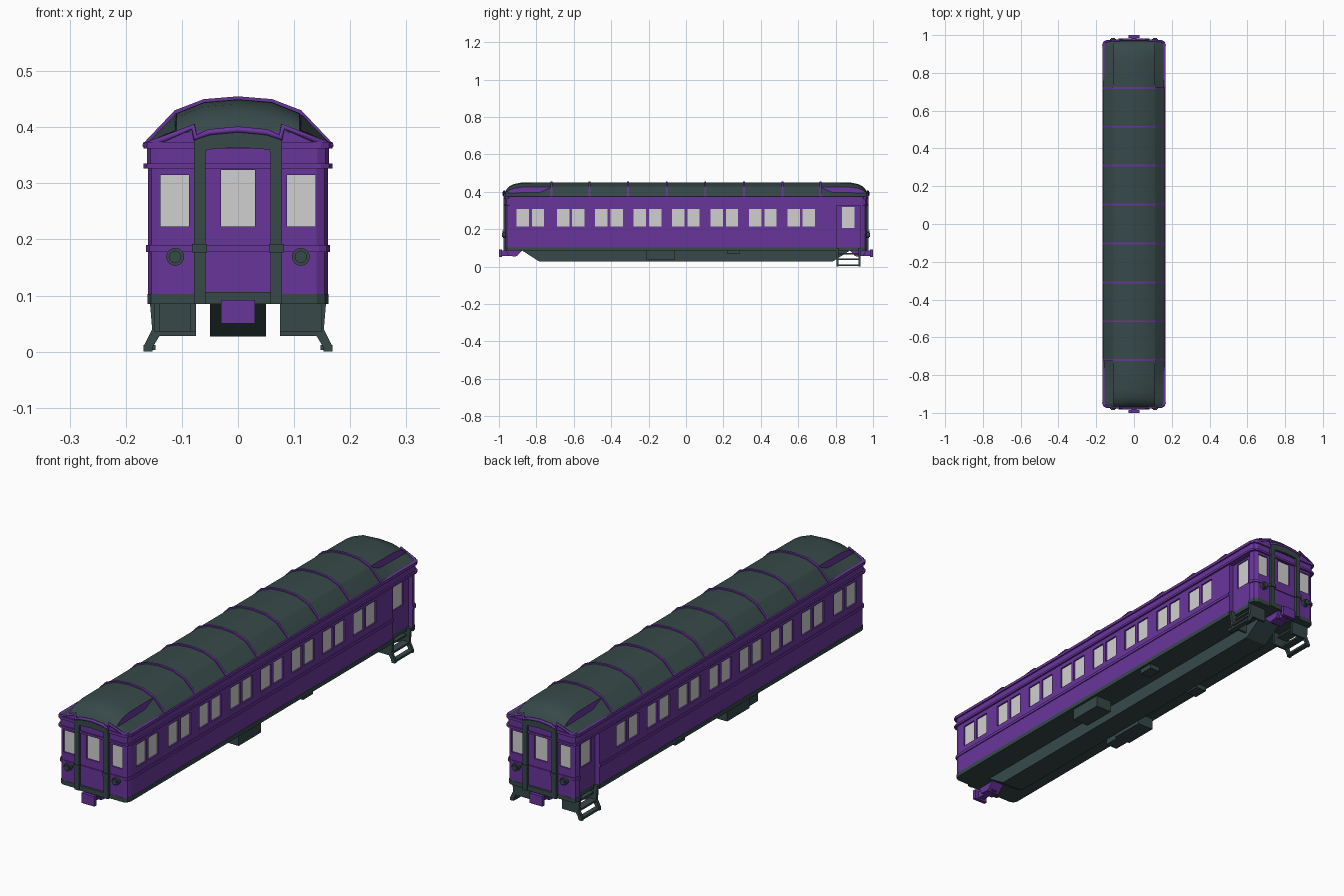
import bpy, bmesh, math
from mathutils import Matrix

if "Cube" in bpy.data.objects:
    bpy.data.objects.remove(bpy.data.objects["Cube"])


def material(name, rgb):
    m = bpy.data.materials.new(name)
    m.diffuse_color = (*rgb, 1)
    m.use_nodes = True
    m.node_tree.nodes["Principled BSDF"].inputs["Base Color"].default_value = m.diffuse_color
    return m


PURPLE = material("purple paint", (0.14, 0.036, 0.33))
DARK = material("dark slate", (0.038, 0.066, 0.066))
GLASS = material("pale window", (0.63, 0.63, 0.63))


def finish(name, bm, *mats):
    bmesh.ops.recalc_face_normals(bm, faces=bm.faces)
    me = bpy.data.meshes.new(name)
    bm.to_mesh(me)
    bm.free()
    for m in mats:
        me.materials.append(m)
    ob = bpy.data.objects.new(name, me)
    bpy.context.collection.objects.link(ob)
    return ob


def prism(name, pts, axis, spans, mat):
    """Extrude a 2D outline along an axis, once for every (start, end) span."""
    place = {'x': lambda u, v, w: (w, u, v), 'y': lambda u, v, w: (u, w, v),
             'z': lambda u, v, w: (u, v, w)}[axis]
    bm = bmesh.new()
    for a, b in spans:
        lo = [bm.verts.new(place(u, v, a)) for u, v in pts]
        hi = [bm.verts.new(place(u, v, b)) for u, v in pts]
        bm.faces.new(lo)
        bm.faces.new(hi)
        for i in range(len(pts)):
            j = (i + 1) % len(pts)
            bm.faces.new((lo[i], lo[j], hi[j], hi[i]))
    return finish(name, bm, mat)


def boxes(name, dims, mat):
    bm = bmesh.new()
    for x0, x1, y0, y1, z0, z1 in dims:
        mtx = Matrix.Translation(((x0 + x1) / 2, (y0 + y1) / 2, (z0 + z1) / 2)) @ \
            Matrix.Diagonal((abs(x1 - x0), abs(y1 - y0), abs(z1 - z0), 1))
        bmesh.ops.create_cube(bm, size=1, matrix=mtx)
    return finish(name, bm, mat)


def plan(o=0.0, notch=True):
    """Floor plan with clipped corners and door recesses at the back."""
    w, l = 0.16 + o, 0.965 + o
    half = [(w - 0.02, -l), (w - 0.006, -l + 0.008), (w, -l + 0.025)]
    if notch:
        half += [(w, 0.805), (0.14, 0.805), (0.14, 0.934), (w, 0.934)]
    half += [(w, l - 0.025), (w - 0.006, l - 0.008), (w - 0.02, l)]
    return half + [(-x, y) for x, y in reversed(half)]


# Body walls, sill and mouldings
body = prism("body_walls", plan(), 'z', [(0.103, 0.335)], PURPLE)
prism("floor_sill", plan(0.001), 'z', [(0.085, 0.103)], DARK)
prism("letter_board", plan(0.002, False), 'z', [(0.335, 0.37)], PURPLE)
prism("drip_moulding", plan(0.008, False), 'z', [(0.326, 0.335)], PURPLE)
prism("eave_moulding", plan(0.008, False), 'z', [(0.362, 0.374)], PURPLE)
prism("belt_rail", plan(0.004), 'z', [(0.178, 0.19)], PURPLE)

# Windows: recesses cut in the walls, with panes set inside
cuts, panes = [], []
for s in (-1, 1):
    for c in [-0.832] + [-0.617 + 0.2055 * i for i in range(7)]:
        for a, b in ((-0.074, -0.007), (0.008, 0.074)):
            cuts.append((s * 0.152, s * 0.18, c + a, c + b, 0.215, 0.308))
            panes.append((s * 0.149, s * 0.1535, c + a, c + b, 0.215, 0.308))
    # back side doors
    cuts.append((s * 0.134, s * 0.15, 0.834, 0.9, 0.205, 0.318))
    panes.append((s * 0.131, s * 0.1355, 0.834, 0.9, 0.205, 0.318))
    # end walls
    for x0, x1, top in ((-0.138, -0.087, 0.315), (-0.03, 0.03, 0.324), (0.087, 0.138, 0.315)):
        cuts.append((x0, x1, s * 0.958, s * 0.98, 0.223, top))
        panes.append((x0, x1, s * 0.955, s * 0.9595, 0.223, top))
cutter = boxes("window_cutter", cuts, PURPLE)
cutter.hide_render = True
cutter.hide_viewport = True
mod = body.modifiers.new("windows", 'BOOLEAN')
mod.operation = 'DIFFERENCE'
mod.solver = 'EXACT'
mod.object = cutter
boxes("window_panes", panes, GLASS)

# Roof lofted along y: (distance, eave x, lower z, shoulder z, mid z, crown z)
half_roof = [(0.72, 0.165, 0.424, 0.425, 0.445, 0.45),
             (0.78, 0.165, 0.397, 0.425, 0.445, 0.45),
             (0.88, 0.165, 0.395, 0.424, 0.444, 0.449),
             (0.92, 0.165, 0.394, 0.418, 0.437, 0.441),
             (0.945, 0.163, 0.394, 0.409, 0.424, 0.428),
             (0.96, 0.155, 0.393, 0.399, 0.409, 0.412),
             (0.969, 0.145, 0.388, 0.389, 0.394, 0.396)]
stations = [(-r[0], *r[1:]) for r in reversed(half_roof)] + half_roof
bm = bmesh.new()
rings = []
for y, ex, lz, uz, mz, cz in stations:
    side = [(ex, 0.37), (0.112, lz), (0.11, uz), (0.06, mz)]
    ring = side + [(0, cz)] + [(-x, z) for x, z in reversed(side)]
    rings.append([bm.verts.new((x, y, z)) for x, z in ring])
for r0, r1 in zip(rings, rings[1:]):
    for i in range(9):
        j = (i + 1) % 9
        f = bm.faces.new((r0[i], r0[j], r1[j], r1[i]))
        y = abs(f.calc_center_median().y)
        f.material_index = 1 if i in (1, 6) and 0.74 < y < 0.935 else 0
for r in (rings[0], rings[-1]):
    bm.faces.new(r).material_index = 1
roof = finish("roof", bm, DARK, PURPLE)
bpy.context.view_layer.objects.active = roof
roof.select_set(True)
bpy.ops.object.shade_smooth_by_angle(angle=math.radians(20))
roof.select_set(False)

# Roof ribs
arc = [(0.168, 0.372), (0.113, 0.43), (0.061, 0.45), (0, 0.455)]
inner = [(0.16, 0.37), (0.108, 0.422), (0.06, 0.442), (0, 0.447)]
arch = arc + [(-x, z) for x, z in arc[-2::-1]]
under = inner + [(-x, z) for x, z in inner[-2::-1]]
rib_y = [s * y for s in (-1, 1) for y in (0.103, 0.31, 0.515, 0.72)]
prism("roof_ribs", arch + under[::-1], 'y', [(y - 0.005, y + 0.005) for y in rib_y], PURPLE)


# Fittings repeated on both ends
for s, end in ((-1, "front"), (1, "back")):
    # dark door surround
    header = [(0.078, 0.35), (0.078, 0.376), (0.055, 0.388), (0, 0.392)]
    header += [(-x, z) for x, z in header[-2::-1]] + [(-0.058, 0.35), (-0.056, 0.36),
                                                      (0, 0.364), (0.056, 0.36), (0.058, 0.35)]
    prism(end + "_door_header", header, 'y', [(s * 0.955, s * 0.977)], DARK)
    parts = [(-0.058, 0.058, s * 0.95, s * 0.974, 0.085, 0.106)]
    for k in (-1, 1):
        parts += [(k * 0.058, k * 0.078, s * 0.955, s * 0.977, 0.085, 0.351),
                  (k * 0.055, k * 0.082, s * 0.955, s * 0.981, 0.177, 0.192)]
    boxes(end + "_door_posts", parts, DARK)
    # purple moulding stepping over the door
    pts = [(0.166, 0.945, 0.367), (0.145, 0.968, 0.374), (0.08, 0.972, 0.401), (0.076, 0.974, 0.381),
           (0.052, 0.975, 0.391), (0, 0.975, 0.396)]
    pts += [(-x, y, z) for x, y, z in pts[-2::-1]]
    cu = bpy.data.curves.new(end + "_end_moulding", 'CURVE')
    cu.dimensions = '3D'
    cu.bevel_depth = 0.006
    cu.bevel_resolution = 1
    cu.use_fill_caps = True
    sp = cu.splines.new('POLY')
    sp.points.add(len(pts) - 1)
    for p, (x, y, z) in zip(sp.points, pts):
        p.co = (x, s * y, z, 1)
    cu.materials.append(PURPLE)
    bpy.context.collection.objects.link(bpy.data.objects.new(end + "_end_moulding", cu))
    # round marker lamps
    bm = bmesh.new()
    for k in (-1, 1):
        for r, d in ((0.016, 0.016), (0.011, 0.022)):
            bmesh.ops.create_cone(bm, cap_ends=True, segments=16, radius1=r, radius2=r, depth=d,
                                  matrix=Matrix.Translation((k * 0.112, s * (0.963 + d / 2), 0.169))
                                  @ Matrix.Rotation(math.pi / 2, 4, 'X'))
    finish(end + "_marker_lamps", bm, DARK)
    # coupler
    boxes(end + "_coupler", [(-0.03, 0.03, s * 0.985, s * 1.0, 0.05, 0.092),
                             (-0.013, 0.013, s * 0.9, s * 0.99, 0.057, 0.086)], PURPLE)
    pocket = [(s * 0.87, 0.09), (s * 0.91, 0.053), (s * 0.95, 0.058), (s * 0.965, 0.09)]
    prism(end + "_coupler_pocket", pocket, 'x', [(-0.028, 0.028)], PURPLE)

# Underframe beam and equipment boxes
beam = [(-0.88, 0.088), (-0.785, 0.027), (0.785, 0.027), (0.88, 0.088)]
prism("centre_beam", beam, 'x', [(-0.05, 0.05)], DARK)
boxes("equipment_boxes", [(0.075, 0.15, -0.21, -0.06, 0.036, 0.09),
                          (-0.15, -0.075, -0.21, -0.06, 0.036, 0.09),
                          (-0.14, -0.085, -0.28, -0.2, 0.036, 0.09),
                          (0.1, 0.15, 0.22, 0.285, 0.066, 0.09),
                          (-0.15, -0.1, 0.22, 0.285, 0.066, 0.09)], DARK)

# Back steps on both sides
for s, side in ((-1, "left"), (1, "right")):
    outline = [(0.075, 0.1), (0.158, 0.1), (0.153, 0.04), (0.168, 0.01), (0.168, 0),
               (0.152, 0), (0.152, 0.008), (0.14, 0.028), (0.075, 0.028)]
    prism(side + "_step_sides", [(s * x, z) for x, z in outline], 'y',
          [(0.805, 0.816), (0.922, 0.933)], DARK)
    boxes(side + "_step_treads", [(s * 0.147, s * 0.168, 0.81, 0.928, 0.003, 0.012),
                                  (s * 0.12, s * 0.153, 0.81, 0.928, 0.034, 0.042),
                                  (s * 0.09, s * 0.14, 0.81, 0.928, 0.064, 0.072)], DARK)
